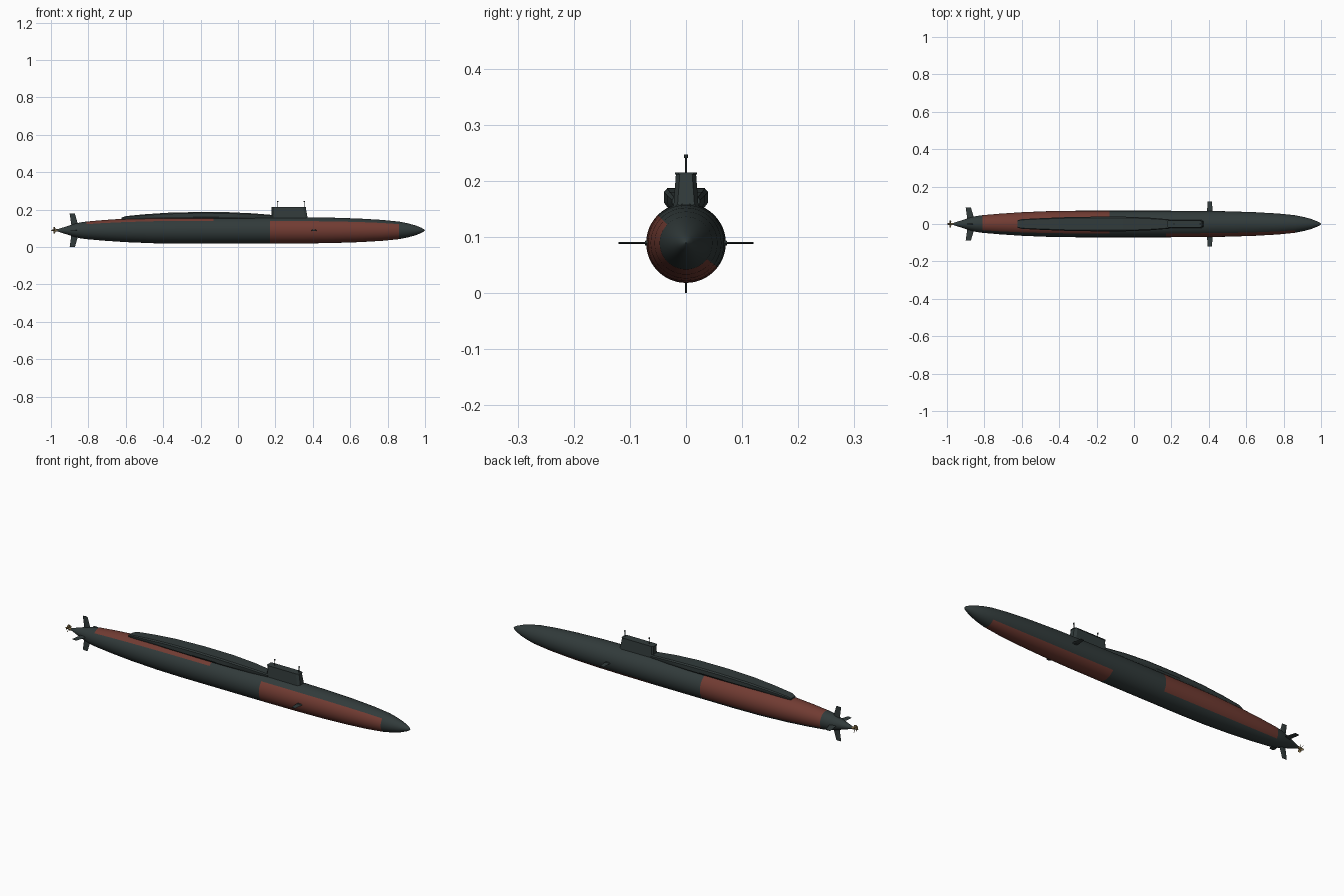
import bpy, bmesh
from math import sin, cos, pi, radians
from mathutils import Matrix, Vector

cube = bpy.data.objects.get("Cube")
if cube:
    bpy.data.objects.remove(cube, do_unlink=True)

AXIS_Z = 0.089
SEGS = 48


def material(name, rgb, rough=0.6):
    m = bpy.data.materials.new(name)
    m.use_nodes = True
    m.diffuse_color = (*rgb, 1)
    node = m.node_tree.nodes["Principled BSDF"]
    node.inputs["Base Color"].default_value = (*rgb, 1)
    node.inputs["Roughness"].default_value = rough
    return m


SLATE = material("dark slate", (0.031, 0.043, 0.043))
RED = material("rust red", (0.165, 0.044, 0.032))
BRONZE = material("dull bronze", (0.20, 0.14, 0.06))


def loft(name, rings, mats, matrix=None, angle=35):
    """Skin equal-length rings of points, cap both ends and shade."""
    bm = bmesh.new()
    loops = [[bm.verts.new(p) for p in ring] for ring in rings]
    n = len(loops[0])
    for a, b in zip(loops, loops[1:]):
        for i in range(n):
            j = (i + 1) % n
            bm.faces.new((a[i], a[j], b[j], b[i]))
    bm.faces.new(loops[0])
    bm.faces.new(loops[-1])
    if matrix:
        bm.transform(matrix)
    bmesh.ops.recalc_face_normals(bm, faces=bm.faces)
    me = bpy.data.meshes.new(name)
    bm.to_mesh(me)
    bm.free()
    ob = bpy.data.objects.new(name, me)
    bpy.context.collection.objects.link(ob)
    for m in mats:
        me.materials.append(m)
    bpy.ops.object.select_all(action="DESELECT")
    ob.select_set(True)
    bpy.context.view_layer.objects.active = ob
    bpy.ops.object.shade_smooth_by_angle(angle=radians(angle))
    return ob


def disc(x, r, n=SEGS, z=AXIS_Z):
    return [(x, r * cos(2 * pi * i / n), z + r * sin(2 * pi * i / n)) for i in range(n)]


# Hull: turned profile of (x, radius)
profile = [(-0.968, 0.005), (-0.93, 0.017), (-0.88, 0.033), (-0.845, 0.042),
           (-0.81, 0.047), (-0.72, 0.055), (-0.6, 0.063), (-0.45, 0.069),
           (-0.3, 0.071), (-0.13, 0.071), (0.17, 0.071), (0.35, 0.07),
           (0.5, 0.068), (0.65, 0.063), (0.77, 0.056), (0.86, 0.047),
           (0.91, 0.037), (0.95, 0.026), (0.98, 0.014), (0.993, 0.007), (0.999, 0.001)]
hull = loft("hull", [disc(x, r) for x, r in profile], [SLATE, RED])

# Hull panels: half-wrapped patches, aft over the top and forward under the keel
for f in hull.data.polygons:
    first = f.index % SEGS
    deg = (first + 0.5) * 360 / SEGS
    upper = deg < 135 or deg > 322.5
    x = f.center.x
    if f.index < (len(profile) - 1) * SEGS:
        if (upper and -0.81 < x < -0.13) or (not upper and 0.17 < x < 0.86):
            f.material_index = 1

# Raised casing behind the sail: (x, half width, top)
casing = []
for x, w, top in [(-0.622, 0.02, 0.157), (-0.6, 0.026, 0.165), (-0.5, 0.031, 0.175),
                  (-0.38, 0.036, 0.183), (-0.22, 0.039, 0.187), (-0.05, 0.039, 0.186),
                  (0.08, 0.034, 0.18), (0.19, 0.025, 0.171)]:
    side = top - min(0.006, (top - 0.15) * 0.25)
    low = min(0.161, side - 0.003)
    half = [(w * 0.65, 0.142), (w, low), (w, side), (w * 0.85, top)]
    casing.append([(x, y, z) for y, z in half] + [(x, -y, z) for y, z in reversed(half)])
loft("missile_casing", casing, [SLATE], angle=30)


# Sail: tapered tower with chamfered corners and a thin cap
def sail_ring(x0, x1, w, z):
    c = 0.007
    half = [(x0, w - c), (x0 + c, w), (x1 - 2 * c, w), (x1, w - c)]
    return [(x, y, z) for x, y in half] + [(x, -y, z) for x, y in reversed(half)]


loft("sail", [sail_ring(0.178, 0.374, 0.023, 0.145),
              sail_ring(0.18, 0.362, 0.018, 0.212)], [SLATE], angle=20)
loft("sail_cap", [sail_ring(0.178, 0.364, 0.02, 0.211),
                  sail_ring(0.178, 0.364, 0.02, 0.2145)], [SLATE], angle=20)

# Masts on the sail
for name, x in (("aft_mast", 0.213), ("forward_mast", 0.354)):
    steps = [(0.2, 0.0018), (0.24, 0.0018), (0.241, 0.0035), (0.247, 0.0035)]
    loft(name, [[(x + r * cos(a * pi / 4), r * sin(a * pi / 4), z) for a in range(8)]
                for z, r in steps], [SLATE])


# Fins: thin faired blades, built along +y and turned about the hull axis
def fin(name, root, tip, thick, turn):
    rings = []
    for y, x0, x1 in (root, tip):
        c = x1 - x0
        rings.append([(x0, y, 0), (x0 + c * 0.4, y, -thick), (x0 + c * 0.8, y, -thick),
                      (x1, y, 0), (x0 + c * 0.8, y, thick), (x0 + c * 0.4, y, thick)])
    m = Matrix.Translation((0, 0, AXIS_Z)) @ Matrix.Rotation(radians(turn), 4, "X")
    loft(name, rings, [SLATE], m, 20)


for name, turn in (("back_stern_plane", 0), ("upper_rudder", 90),
                   ("front_stern_plane", 180), ("lower_rudder", 270)):
    fin(name, (0.02, -0.89, -0.852), (0.089, -0.9, -0.872), 0.002, turn)
for name, turn in (("back_bow_plane", 0), ("front_bow_plane", 180)):
    fin(name, (0.06, 0.39, 0.422), (0.12, 0.394, 0.416), 0.002, turn)

# Bow plane fairings on the hull sides
for name, s in (("back_plane_fairing", 1), ("front_plane_fairing", -1)):
    loft(name, [[(0.406 + k * 0.016 * cos(a * pi / 8), s * y,
                  AXIS_Z + k * 0.005 * sin(a * pi / 8)) for a in range(16)]
                for y, k in ((0.065, 1), (0.073, 0.8))], [SLATE])

# Propeller: hub and five pitched blades
loft("propeller_hub", [disc(x, r, 16) for x, r in
                       ((-1.0, 0.001), (-0.994, 0.004), (-0.975, 0.006), (-0.965, 0.006))], [BRONZE])
for k in range(5):
    rings = []
    for rad, chord, pitch in ((0.003, 0.004, 60), (0.011, 0.008, 48), (0.019, 0.005, 38)):
        along = Vector((cos(radians(pitch)), sin(radians(pitch)), 0)) * chord
        across = Vector((-along.y, along.x, 0)).normalized() * 0.0008
        at = Vector((0, 0, rad))
        rings.append([at - along, at + across, at + along, at - across])
    m = Matrix.Translation((-0.982, 0, AXIS_Z)) @ Matrix.Rotation(2 * pi * k / 5, 4, "X")
    loft(f"propeller_blade_{k + 1}", rings, [BRONZE], m)
